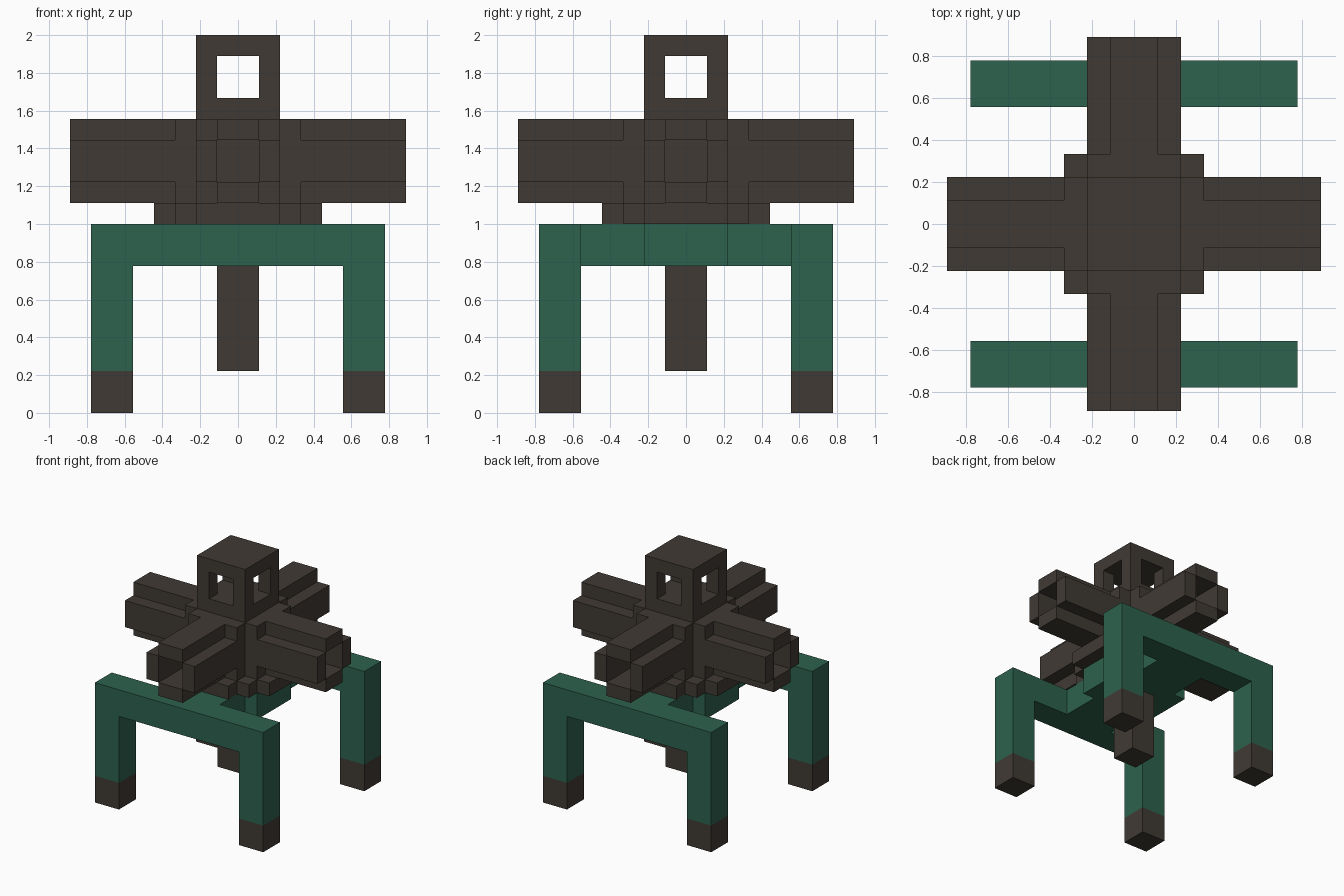
import bpy, bmesh, math
from mathutils import Matrix

U = 1 / 9  # one block

cube = bpy.data.objects.get("Cube")
if cube:
    bpy.data.objects.remove(cube, do_unlink=True)


def material(name, rgb):
    m = bpy.data.materials.new(name)
    m.use_nodes = True
    m.diffuse_color = (*rgb, 1)
    bsdf = next(n for n in m.node_tree.nodes if n.type == 'BSDF_PRINCIPLED')
    bsdf.inputs["Base Color"].default_value = (*rgb, 1)
    return m


DARK = material("dark brown", (0.051, 0.042, 0.034))
GREEN = material("deep green", (0.026, 0.122, 0.076))


def finish(name, bm, mat):
    bmesh.ops.recalc_face_normals(bm, faces=bm.faces)
    bmesh.ops.scale(bm, vec=(U, U, U), verts=bm.verts)
    mesh = bpy.data.meshes.new(name)
    bm.to_mesh(mesh)
    bm.free()
    mesh.materials.append(mat)
    obj = bpy.data.objects.new(name, mesh)
    bpy.context.collection.objects.link(obj)
    return obj


def add_box(bm, x0, x1, y0, y1, z0, z1):
    place = Matrix.Translation(((x0 + x1) / 2, (y0 + y1) / 2, (z0 + z1) / 2))
    size = Matrix.Diagonal((x1 - x0, y1 - y0, z1 - z0, 1))
    return bmesh.ops.create_cube(bm, size=1, matrix=place @ size)["verts"]


def box(name, mat, *bounds):
    bm = bmesh.new()
    add_box(bm, *bounds)
    return finish(name, bm, mat)


def slab(name, mat, quarter, z0, z1):
    """Extrude an outline given by its +x +y quarter, mirrored both ways."""
    half = quarter + [(-x, y) for x, y in reversed(quarter)]
    outline = half + [(-x, -y) for x, y in half]
    bm = bmesh.new()
    face = bm.faces.new([bm.verts.new((x, y, z0)) for x, y in outline])
    top = bmesh.ops.extrude_face_region(bm, geom=[face])["geom"]
    verts = [v for v in top if isinstance(v, bmesh.types.BMVert)]
    bmesh.ops.translate(bm, vec=(0, 0, z1 - z0), verts=verts)
    return finish(name, bm, mat)


# Supporting frame: two cross beams, a spine and a wider hub
slab("leg_frame", GREEN, [(3, 2), (2, 2), (2, 5), (7, 5), (7, 7)], 7, 9)

# Legs and feet
for sx, side in ((1, "left"), (-1, "right")):
    for sy, end in ((-1, "front"), (1, "back")):
        xs, ys = sorted((5 * sx, 7 * sx)), sorted((5 * sy, 7 * sy))
        box(f"{end}_{side}_leg", GREEN, *xs, *ys, 2, 7)
        box(f"{end}_{side}_foot", DARK, *xs, *ys, 0, 2)

# Hanging post, stepped turntable and turret body
box("hanging_post", DARK, -1, 1, -1, 1, 2, 7)
slab("turntable", DARK, [(4, 2), (3, 2), (3, 3), (2, 3), (2, 4)], 9, 10)
slab("turret_body", DARK, [(3, 2), (2, 2), (2, 3)], 10, 14)

# Four hollow barrels, each made of four bars around a square bore
for i, side in enumerate(("left", "back", "right", "front")):
    bm = bmesh.new()
    for y0, y1, z0, z1 in ((-1, 1, 13, 14), (-1, 1, 10, 11),
                           (-2, -1, 11, 13), (1, 2, 11, 13)):
        add_box(bm, 3, 8, y0, y1, z0, z1)
    bmesh.ops.rotate(bm, verts=bm.verts, cent=(0, 0, 0),
                     matrix=Matrix.Rotation(i * math.pi / 2, 3, 'Z'))
    finish(f"{side}_barrel", bm, DARK)

# Lookout with an opening on every side
slab("lookout_floor", DARK, [(2, 2)], 14, 15)
bm = bmesh.new()
for x in (-2, 1):
    for y in (-2, 1):
        add_box(bm, x, x + 1, y, y + 1, 15, 17)
finish("lookout_posts", bm, DARK)
slab("lookout_roof", DARK, [(2, 2)], 17, 18)
